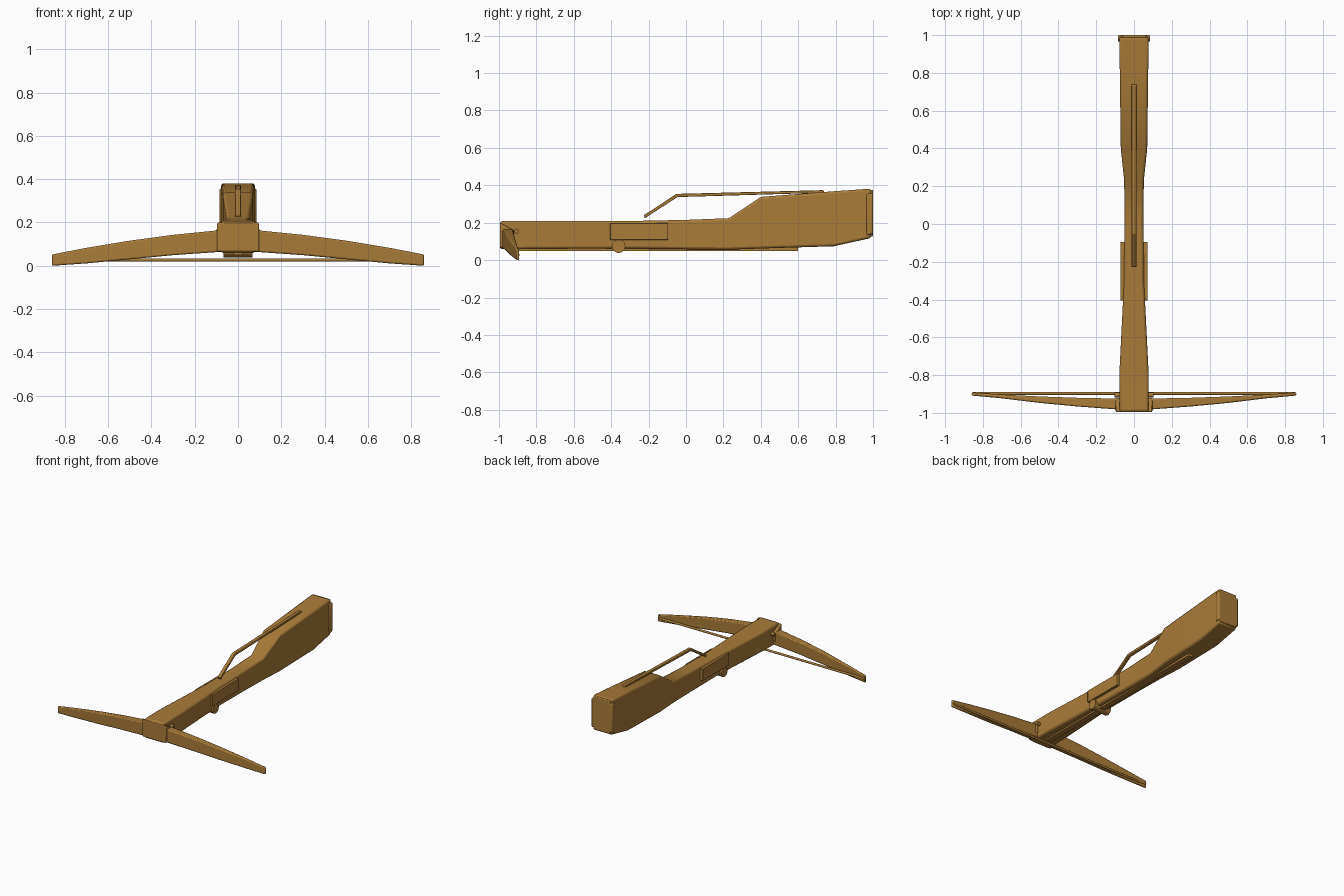
import bpy, bmesh, math
from mathutils import Vector

if "Cube" in bpy.data.objects:
    bpy.data.objects.remove(bpy.data.objects["Cube"])

wood = bpy.data.materials.new("wood")
wood.diffuse_color = (0.40, 0.20, 0.04, 1)
wood.use_nodes = True
wood.node_tree.nodes["Principled BSDF"].inputs["Base Color"].default_value = wood.diffuse_color


def finish(name, bm, bevel=0.0, segments=2, smooth=False):
    bmesh.ops.recalc_face_normals(bm, faces=bm.faces)
    me = bpy.data.meshes.new(name)
    bm.to_mesh(me)
    bm.free()
    ob = bpy.data.objects.new(name, me)
    bpy.context.collection.objects.link(ob)
    me.materials.append(wood)
    if bevel:
        mod = ob.modifiers.new("bevel", 'BEVEL')
        mod.width, mod.segments = bevel, segments
        mod.limit_method, mod.angle_limit = 'ANGLE', math.radians(40)
    if smooth or bevel:
        bpy.context.view_layer.objects.active = ob
        ob.select_set(True)
        bpy.ops.object.shade_smooth_by_angle(angle=math.radians(32))
        ob.select_set(False)
    return ob


def loft(name, rings, bevel=0.0):
    """Skin a row of rings that all have the same number of points."""
    bm = bmesh.new()
    rows = [[bm.verts.new(p) for p in ring] for ring in rings]
    n = len(rows[0])
    for a, b in zip(rows, rows[1:]):
        for i in range(n):
            bm.faces.new((a[i], a[(i + 1) % n], b[(i + 1) % n], b[i]))
    bm.faces.new(rows[0])
    bm.faces.new(rows[-1])
    return finish(name, bm, bevel)


def box(name, x, y, z, bevel=0.0):
    return loft(name, [[(x[0], v, z[0]), (x[1], v, z[0]), (x[1], v, z[1]), (x[0], v, z[1])]
                       for v in y], bevel)


def rod(name, a, b, radius, sides=16):
    a, b = Vector(a), Vector(b)
    rot = (b - a).to_track_quat('Z', 'Y')
    circle = [rot @ Vector((radius * math.cos(t), radius * math.sin(t), 0))
              for t in (2 * math.pi * i / sides for i in range(sides))]
    ob = loft(name, [[p + c for c in circle] for p in (a, b)])
    ob.select_set(True)
    bpy.ops.object.shade_smooth_by_angle(angle=math.radians(40))
    ob.select_set(False)
    return ob


# Stock: y, half width, bottom, top
stations = [(-0.995, 0.078, 0.062, 0.212), (-0.80, 0.078, 0.064, 0.212),
            (-0.30, 0.053, 0.066, 0.213), (0.0, 0.050, 0.062, 0.219),
            (0.23, 0.052, 0.060, 0.228), (0.40, 0.070, 0.066, 0.342),
            (0.79, 0.075, 0.078, 0.372), (0.99, 0.078, 0.122, 0.386)]
loft("stock", [[(-w, y, lo), (w, y, lo), (w, y, hi), (-w, y, hi)]
               for y, w, lo, hi in stations], 0.012)

# Butt plate
loft("butt_plate", [[(x, 0.965, 0.135), (x, 1.0, 0.145), (x, 1.0, 0.362), (x, 0.965, 0.358)]
                    for x in (-0.086, 0.086)], 0.008)
box("butt_end", (-0.07, 0.07), (0.985, 1.0), (0.13, 0.38), 0.006)

# Thin rail under the stock
box("under_rail", (-0.02, 0.02), (-0.90, 0.60), (0.053, 0.075))

# Side plates around the lock
for s, side in ((-1, "left"), (1, "right")):
    box("lock_plate_" + side, sorted((s * 0.045, s * 0.072)), (-0.405, -0.095), (0.112, 0.202), 0.003)

# Cross pins below the lock and behind the bow
rod("lock_pin", (-0.068, -0.36, 0.078), (0.068, -0.36, 0.078), 0.036, 20)
rod("bow_pin", (-0.102, -0.905, 0.159), (0.102, -0.905, 0.159), 0.013)

# Collar that clamps the bow to the stock
loft("bow_collar", [[(x, -0.995, 0.068), (x, -0.995, 0.205), (x, -0.92, 0.162), (x, -0.92, 0.10)]
                    for x in (-0.097, 0.097)], 0.005)

# Bow limbs, swept back and down: x, front y, back y, bottom, top
half = [(0.0, -0.983, -0.925, 0.070, 0.176), (0.10, -0.981, -0.924, 0.067, 0.167),
        (0.30, -0.966, -0.920, 0.053, 0.147), (0.50, -0.947, -0.913, 0.034, 0.120),
        (0.70, -0.923, -0.903, 0.015, 0.087), (0.86, -0.908, -0.892, 0.004, 0.056)]
bow = [(-x, *r) for x, *r in half[:0:-1]] + half
loft("bow", [[(x, f, lo), (x, b, lo), (x, b, hi), (x, f, hi)] for x, f, b, lo, hi in bow], 0.007)

# Bowstring
rod("bowstring", (-0.855, -0.897, 0.031), (0.855, -0.897, 0.031), 0.008, 10)

# Bent lever on top
path = [(-0.22, 0.228, 0.243), (-0.046, 0.341, 0.358), (0.74, 0.364, 0.378)]
loft("lever", [[(-0.013, y, lo), (0.013, y, lo), (0.013, y - 0.006, hi), (-0.013, y - 0.006, hi)]
               for y, lo, hi in path], 0.003)

# Drop the lowest point on the ground
bpy.context.view_layer.update()
low = min(v.co.z for o in bpy.data.objects for v in o.data.vertices)
for o in bpy.data.objects:
    o.location.z -= low
